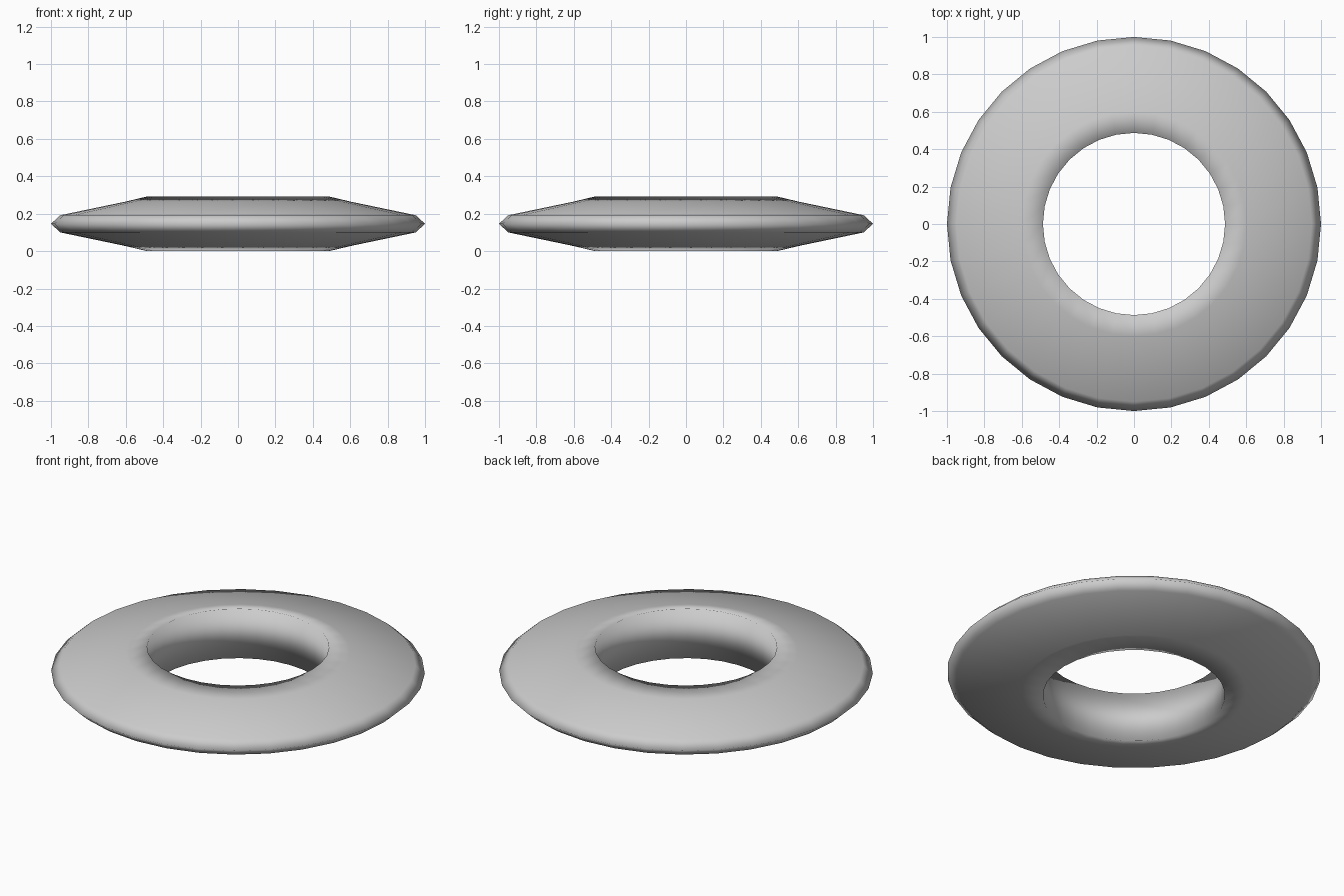
import bpy, bmesh
from math import cos, sin, tau

if "Cube" in bpy.data.objects:
    bpy.data.objects.remove(bpy.data.objects["Cube"])

SIDES = 32
MID = 0.146

# Upper half of the cross-section (radius, height above mid-plane), inside to rim
upper = [(0.487, 0.146), (0.60, 0.119), (0.95, 0.046)]
profile = upper + [(1.0, 0.0)] + [(r, -z) for r, z in reversed(upper)]

# Ring disc: closed profile swept around z, smooth all over
bm = bmesh.new()
rings = [[bm.verts.new((r * cos(tau * i / SIDES), r * sin(tau * i / SIDES), MID + z))
          for i in range(SIDES)] for r, z in profile]
for k, a in enumerate(rings):
    b = rings[(k + 1) % len(rings)]
    for i in range(SIDES):
        j = (i + 1) % SIDES
        bm.faces.new((a[i], b[i], b[j], a[j])).smooth = True
bmesh.ops.recalc_face_normals(bm, faces=bm.faces)

mesh = bpy.data.meshes.new("ring_disc")
bm.to_mesh(mesh)
bm.free()
bpy.context.collection.objects.link(bpy.data.objects.new("ring_disc", mesh))
